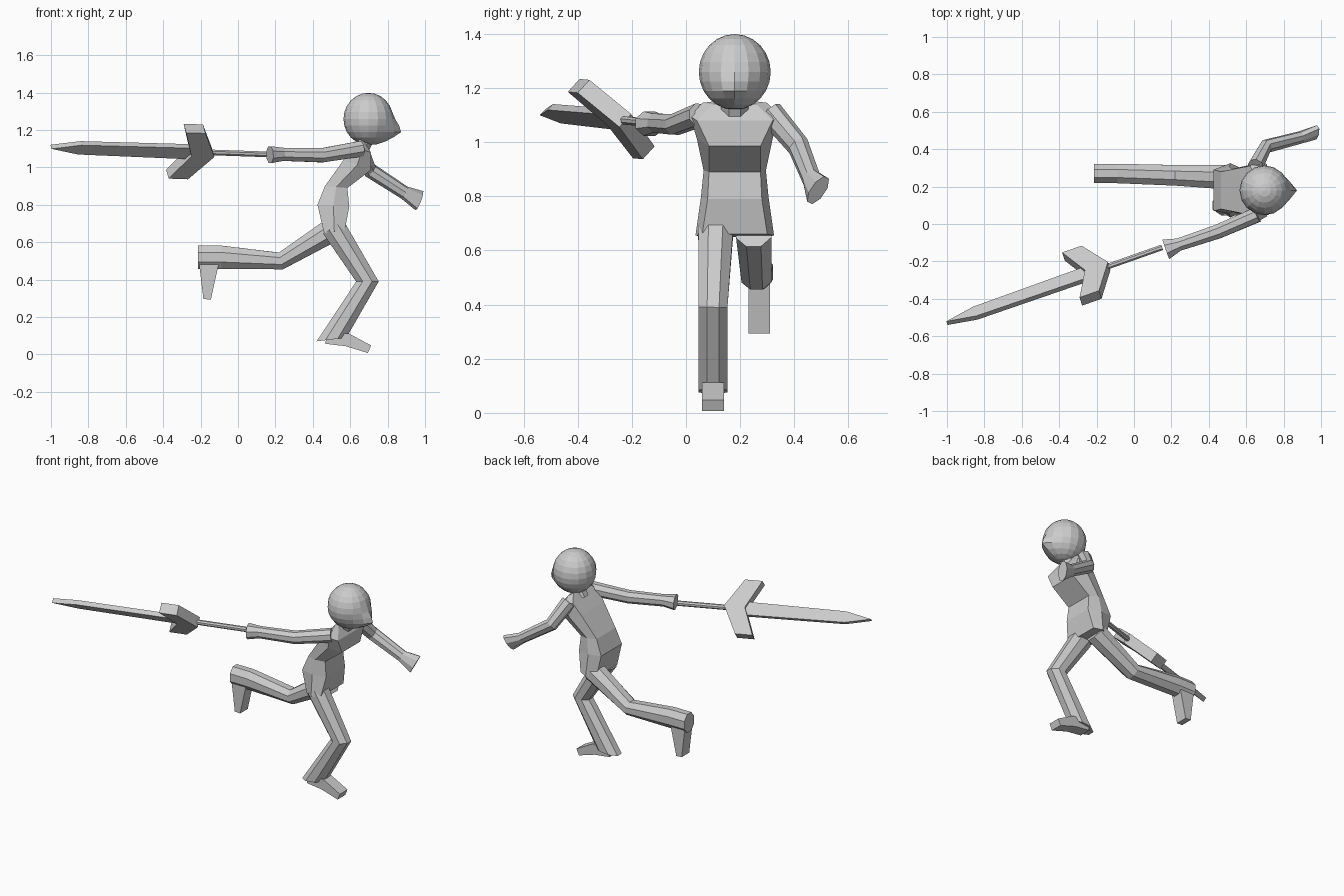
import bpy, bmesh, math
from mathutils import Vector as V

if "Cube" in bpy.data.objects:
    bpy.data.objects.remove(bpy.data.objects["Cube"])


def finish(name, bm):
    bmesh.ops.recalc_face_normals(bm, faces=bm.faces)
    me = bpy.data.meshes.new(name)
    bm.to_mesh(me)
    bm.free()
    ob = bpy.data.objects.new(name, me)
    bpy.context.collection.objects.link(ob)
    return ob


def skin(name, rings):
    """Bridge equal-length rings of points into a closed solid."""
    bm = bmesh.new()
    vr = [[bm.verts.new(p) for p in r] for r in rings]
    n = len(vr[0])
    for a, b in zip(vr, vr[1:]):
        for i in range(n):
            j = (i + 1) % n
            bm.faces.new((a[i], a[j], b[j], b[i]))
    bm.faces.new(vr[0])
    bm.faces.new(vr[-1])
    return finish(name, bm)


def limb(name, pts, side=(0, 1, 0), n=8, end=None):
    """Tube through (x, y, z, half width, half depth) stations."""
    c = [V(p[:3]) for p in pts]
    rings = []
    for i, p in enumerate(pts):
        t = V((0, 0, 0))
        if i > 0:
            t += (c[i] - c[i - 1]).normalized()
        if i < len(c) - 1:
            t += (c[i + 1] - c[i]).normalized()
        elif end:
            t = V(end)
        t.normalize()
        u = V(side)
        u = (u - t * u.dot(t)).normalized()
        w = t.cross(u)
        k = 1 / math.cos(math.pi / n)
        angles = [(2 * j + 1) * math.pi / n for j in range(n)]
        rings.append([c[i] + u * p[3] * k * math.cos(a) + w * p[4] * k * math.sin(a)
                      for a in angles])
    return skin(name, rings)


# Torso: back x, back z, front x, front z, half widths at back, middle, front
torso = [
    (.46, .65, .57, .66, .11, .145, .12),
    (.425, .80, .595, .79, .11, .125, .10),
    (.465, .90, .585, .89, .10, .115, .095),
    (.565, 1.04, .71, .985, .12, .14, .095),
    (.62, 1.11, .71, 1.08, .13, .165, .14),
    (.65, 1.15, .675, 1.14, .08, .12, .08),
]
rings = []
for bx, bz, fx, fz, wb, wm, wf in torso:
    mx, mz = (bx + fx) / 2, (bz + fz) / 2
    half = [(fx, wf, fz), (mx, wm, mz), (bx, wb, bz)]
    rings.append([(x, .18 + w, z) for x, w, z in half] +
                 [(x, .18 - w, z) for x, w, z in reversed(half)])
skin("torso", rings)

# Neck
limb("neck", [(.65, .18, 1.09, .05, .045), (.69, .18, 1.17, .05, .045)])

# Head: low-poly ball with a pointed face
bm = bmesh.new()
bmesh.ops.create_uvsphere(bm, u_segments=16, v_segments=12, radius=.133)
for v in bm.verts:
    if v.co.x > 0:
        v.co.x += .06 * max(0, 1 - abs(v.co.z + .066) / .08) * max(0, 1 - abs(v.co.y) / .09)
    v.co.z *= 1.05
    v.co += V((.697, .18, 1.259))
finish("head", bm)

# Legs and feet
limb("front_leg", [(.51, .11, .68, .065, .065), (.692, .10, .39, .053, .06),
                   (.50, .10, .08, .054, .08)], end=(.12, 0, -1))
limb("front_foot", [(.47, .10, .085, .04, .028), (.585, .10, .078, .04, .035),
                    (.703, .10, .028, .04, .022)], n=4)
limb("back_leg", [(.51, .25, .67, .065, .065), (.23, .26, .50, .055, .046),
                  (-.09, .27, .52, .052, .062), (-.213, .27, .52, .052, .062)])
limb("back_foot", [(-.155, .27, .50, .04, .055), (-.165, .27, .295, .04, .02)], n=4)

# Arms with flared hands
limb("sword_arm", [(.66, .05, 1.10, .04, .042), (.45, -.04, 1.065, .038, .038),
                   (.24, -.11, 1.07, .034, .035), (.17, -.135, 1.068, .055, .045)])
limb("free_arm", [(.65, .31, 1.11, .045, .04), (.705, .415, .985, .04, .034),
                  (.89, .463, .865, .035, .03), (.97, .488, .822, .058, .028)],
     side=(.04, .065, .09))

# Sword: frame along the blade (d), across it (s) and through it (n)
origin = V((.15, -.125, 1.07))
tip = V((-1, -.53, 1.11))
d = (tip - origin).normalized()
s = V((.22, -.69, .69))
s = (s - d * s.dot(d)).normalized()
nrm = d.cross(s)
length = (tip - origin).length


def plate(name, outline, thick):
    skin(name, [[origin + d * a + s * b + nrm * h for a, b in outline]
                for h in (-thick / 2, thick / 2)])


limb("sword_handle", [(*origin, .015, .015), (*(origin + d * .34), .015, .015)])
plate("sword_guard", [(.30, 0), (.40, .178), (.51, .178), (.43, 0),
                      (.51, -.178), (.40, -.178)], .066)
plate("sword_blade", [(.38, .043), (1.06, .036), (length, 0), (1.06, -.036), (.38, -.043)], .03)
